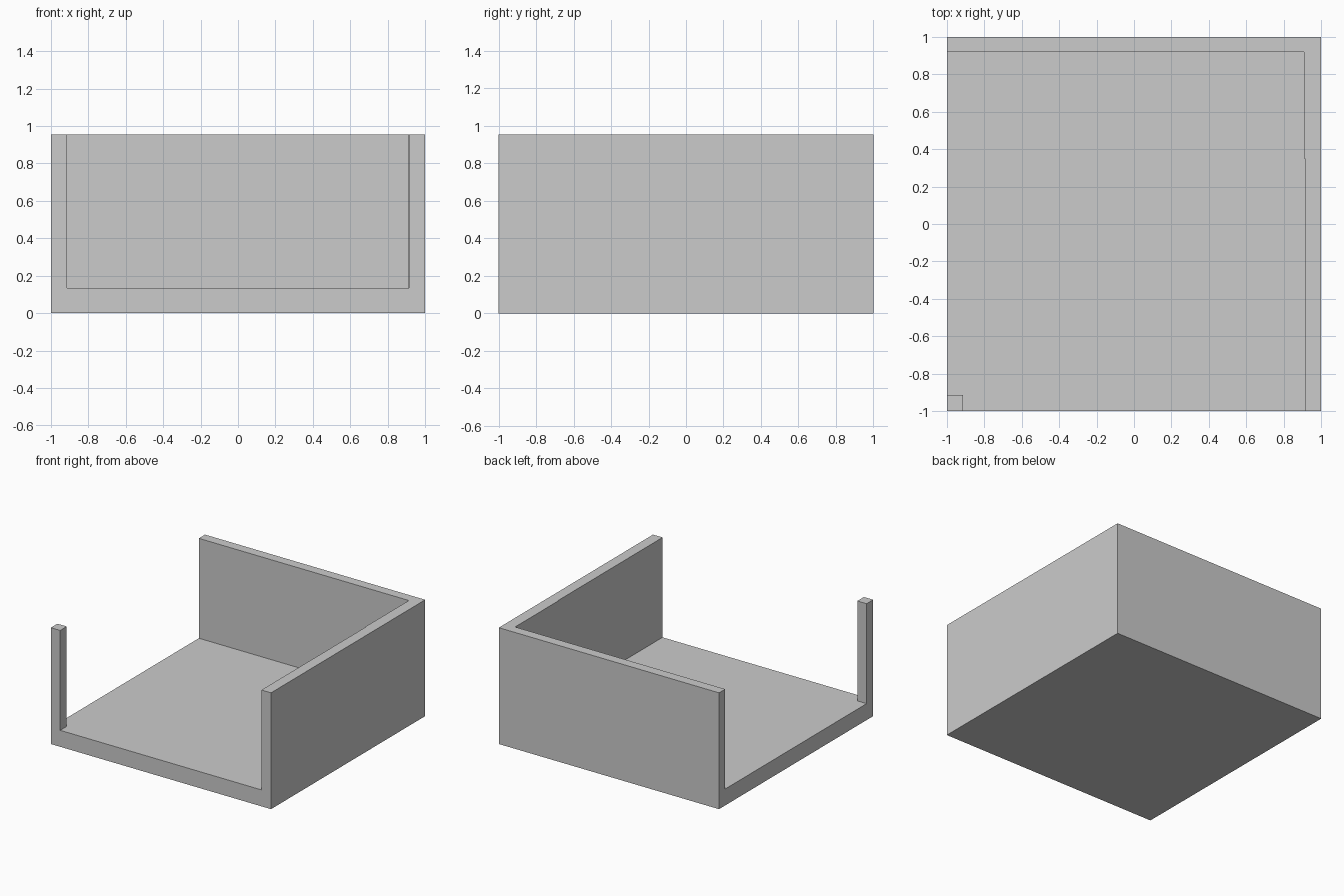
import bpy, bmesh

if "Cube" in bpy.data.objects:
    bpy.data.objects.remove(bpy.data.objects["Cube"])


def prism(name, outline, z0, z1):
    """Extrude a plan outline straight up from z0 to z1."""
    bm = bmesh.new()
    base = bm.faces.new([bm.verts.new((x, y, z0)) for x, y in outline])
    top = bmesh.ops.extrude_face_region(bm, geom=[base], use_keep_orig=True)
    verts = [v for v in top["geom"] if isinstance(v, bmesh.types.BMVert)]
    bmesh.ops.translate(bm, verts=verts, vec=(0, 0, z1 - z0))
    bmesh.ops.recalc_face_normals(bm, faces=bm.faces)
    mesh = bpy.data.meshes.new(name)
    bm.to_mesh(mesh)
    bm.free()
    obj = bpy.data.objects.new(name, mesh)
    bpy.context.collection.objects.link(obj)
    return obj


HEIGHT, FLOOR = 0.955, 0.135

# solid block that becomes floor, back wall, right wall and corner post
room = prism("room_shell", [(-1, -1), (1, -1), (1, 1), (-1, 1)], 0, HEIGHT)

# open interior: notched round the corner post, with a small jog in the right wall
interior = prism("interior_cutter", [
    (-0.915, -1.2), (0.913, -1.2), (0.913, 0.35), (0.908, 0.35),
    (0.908, 0.92), (-1.2, 0.92), (-1.2, -0.915), (-0.915, -0.915),
], FLOOR, HEIGHT + 0.2)
interior.hide_render = True
interior.hide_set(True)

cut = room.modifiers.new("hollow", "BOOLEAN")
cut.operation = "DIFFERENCE"
cut.solver = "EXACT"
cut.object = interior
